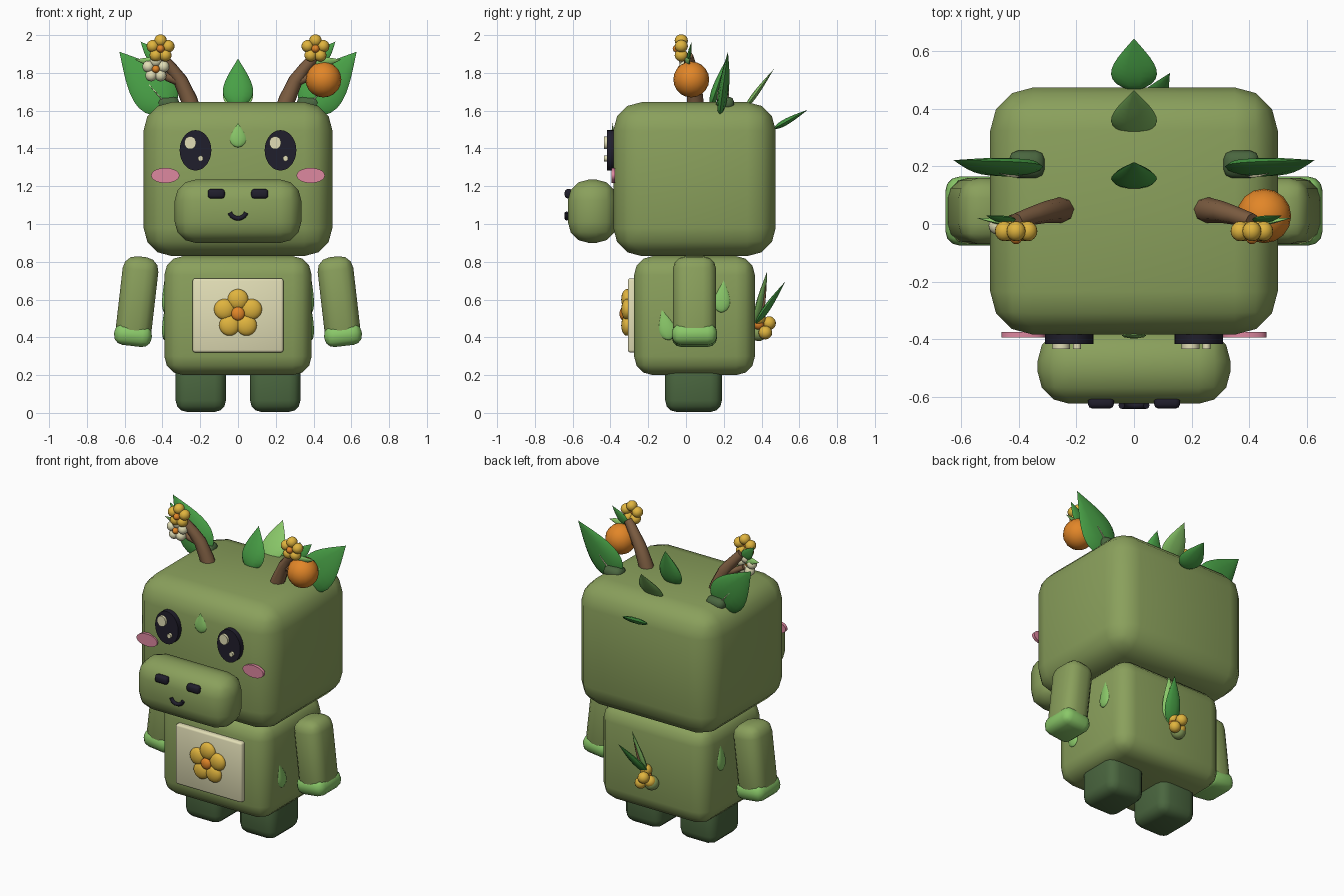
import bpy, bmesh, math
from mathutils import Vector, Matrix

if "Cube" in bpy.data.objects:
    bpy.data.objects.remove(bpy.data.objects["Cube"])


def material(name, rgb):
    m = bpy.data.materials.new(name)
    lin = [(c / 255 / 12.92) if c < 11 else ((c / 255 + 0.055) / 1.055) ** 2.4 for c in rgb]
    m.diffuse_color = (*lin, 1)
    m.use_nodes = True
    m.node_tree.nodes["Principled BSDF"].inputs["Base Color"].default_value = m.diffuse_color
    return m


MOSS = material("moss_green", (138, 160, 92))
DARK = material("dark_green", (74, 102, 63))
LEAF = material("leaf_green", (72, 160, 70))
LIGHT = material("light_green", (138, 200, 105))
CREAM = material("cream", (226, 222, 182))
PINK = material("pink", (222, 136, 160))
BROWN = material("bark_brown", (126, 94, 66))
YELLOW = material("yellow", (224, 180, 62))
ORANGE = material("orange", (226, 134, 40))
BLACK = material("near_black", (32, 30, 44))


def finish(name, bm, mat, matrix=Matrix()):
    bmesh.ops.recalc_face_normals(bm, faces=bm.faces)
    me = bpy.data.meshes.new(name)
    bm.to_mesh(me)
    bm.free()
    me.materials.append(mat)
    me.shade_smooth()
    me.set_sharp_from_angle(angle=math.radians(50))
    ob = bpy.data.objects.new(name, me)
    ob.matrix_world = matrix
    bpy.context.collection.objects.link(ob)
    return ob


def box(name, lo, hi, bevel, mat, matrix=Matrix(), segments=3):
    """Rounded box between two corners."""
    lo, hi = Vector(lo), Vector(hi)
    bm = bmesh.new()
    bmesh.ops.create_cube(bm, size=1)
    for v in bm.verts:
        v.co = (lo + hi) / 2 + v.co * (hi - lo)
    bmesh.ops.bevel(bm, geom=bm.edges[:], offset=bevel, segments=segments,
                    profile=0.5, affect='EDGES')
    return finish(name, bm, mat, matrix)


def ball(name, loc, radii, mat):
    bm = bmesh.new()
    bmesh.ops.create_uvsphere(bm, u_segments=16, v_segments=10, radius=1)
    return finish(name, bm, mat, Matrix.LocRotScale(Vector(loc), None, Vector(radii)))


def disc(name, loc, rx, rz, depth, mat):
    """Oval plate facing the front."""
    bm = bmesh.new()
    bmesh.ops.create_cone(bm, cap_ends=True, segments=28, radius1=1, radius2=1, depth=1,
                          matrix=Matrix.Rotation(math.pi / 2, 4, 'X'))
    for v in bm.verts:
        v.co = Vector((v.co.x * rx, v.co.y * depth, v.co.z * rz))
    return finish(name, bm, mat, Matrix.Translation(loc))


def leaf(name, base, tip, normal, width, thick, mat, rows=10, sides=10):
    """Pointed lens-shaped leaf with a rounded base."""
    base, tip = Vector(base), Vector(tip)
    axis = tip - base
    side = axis.cross(Vector(normal)).normalized()
    up = side.cross(axis).normalized()
    bm = bmesh.new()
    rings = []
    for i in range(1, rows):
        t = (i / rows) ** 1.3
        w = math.sin(math.pi * t ** 0.62)
        rings.append([bm.verts.new(base + axis * t
                                   + side * (width / 2 * w * math.cos(2 * math.pi * k / sides))
                                   + up * (thick / 2 * w * math.sin(2 * math.pi * k / sides)))
                      for k in range(sides)])
    ends = bm.verts.new(base), bm.verts.new(tip)
    for k in range(sides):
        n = (k + 1) % sides
        for a, b in zip(rings, rings[1:]):
            bm.faces.new((a[k], a[n], b[n], b[k]))
        bm.faces.new((ends[0], rings[0][n], rings[0][k]))
        bm.faces.new((ends[1], rings[-1][k], rings[-1][n]))
    return finish(name, bm, mat)


def tube(name, points, radii, mat):
    cu = bpy.data.curves.new(name, 'CURVE')
    cu.dimensions = '3D'
    cu.bevel_depth = 1
    cu.bevel_resolution = 2
    cu.use_fill_caps = True
    sp = cu.splines.new('POLY')
    sp.points.add(len(points) - 1)
    for p, co, r in zip(sp.points, points, radii):
        p.co = (*co, 1)
        p.radius = r
    cu.materials.append(mat)
    ob = bpy.data.objects.new(name, cu)
    bpy.context.collection.objects.link(ob)
    bpy.ops.object.select_all(action='DESELECT')
    bpy.context.view_layer.objects.active = ob
    ob.select_set(True)
    bpy.ops.object.convert(target='MESH')
    return ob


def flower(name, loc, spread, r, depth, mat):
    """Five round petals around an orange centre, facing the front."""
    x, y, z = loc
    for k in range(5):
        a = math.pi / 2 + k * math.tau / 5
        ball(name + "_petal", (x + spread * math.cos(a), y, z + spread * math.sin(a)),
             (r, depth, r), mat)
    ball(name + "_centre", (x, y - depth * 0.6, z), (r * 0.65, depth * 0.7, r * 0.65), ORANGE)


# Head, muzzle and body
box("head", (-0.5, -0.385, 0.83), (0.5, 0.475, 1.645), 0.15, MOSS)
box("muzzle", (-0.335, -0.625, 0.9), (0.335, -0.365, 1.235), 0.11, MOSS)
box("body", (-0.39, -0.275, 0.2), (0.39, 0.365, 0.83), 0.1, MOSS)

# Chest panel with flower
box("chest_panel", (-0.24, -0.308, 0.32), (0.24, -0.26, 0.712), 0.012, CREAM, segments=2)
flower("chest_flower", (0, -0.313, 0.525), 0.076, 0.055, 0.03, YELLOW)

# Face details
for s in (-1, 1):
    ex = 0.225 * s
    disc("eye", (ex, -0.398, 1.39), 0.084, 0.107, 0.04, BLACK)
    disc("eye_glint_large", (ex - 0.028, -0.424, 1.43), 0.031, 0.034, 0.02, CREAM)
    disc("eye_glint_small", (ex + 0.027, -0.424, 1.347), 0.014, 0.015, 0.02, CREAM)
    disc("cheek", (0.385 * s, -0.385, 1.257), 0.075, 0.04, 0.02, PINK)
    box("nostril", (0.115 * s - 0.045, -0.642, 1.135), (0.115 * s + 0.045, -0.6, 1.185),
        0.015, BLACK, segments=2)
arc = [math.radians(200 + 14 * i) for i in range(11)]
tube("smile", [(0.046 * math.cos(a), -0.631, 1.076 + 0.046 * math.sin(a)) for a in arc],
     [0.012] * len(arc), BLACK)
leaf("forehead_leaf", (0, -0.388, 1.405), (0, -0.388, 1.535), (0, -1, 0), 0.085, 0.02, LIGHT)

# Crest leaves running down the back of the head
leaf("crest_leaf_front", (0, 0.13, 1.62), (0, 0.215, 1.875), (0, 1, -0.3), 0.16, 0.05, LEAF)
leaf("crest_leaf_middle", (0, 0.31, 1.61), (0, 0.465, 1.82), (0, 1, -0.7), 0.16, 0.03, LIGHT)
leaf("crest_leaf_back", (0, 0.465, 1.505), (0, 0.645, 1.605), (0, -0.5, 1), 0.16, 0.035, LEAF)

for s in (-1, 1):
    # Legs
    box("leg", (0.197 * s - 0.133, -0.11, 0.005), (0.197 * s + 0.133, 0.19, 0.28), 0.06, DARK)

    # Arms lean outward, with light hands
    lean = Matrix.Translation((0.535 * s, 0.045, 0.593)) @ Matrix.Rotation(-0.115 * s, 4, 'Y')
    box("arm", (-0.095, -0.115, -0.235), (0.095, 0.115, 0.235), 0.07, MOSS, lean)
    box("hand", (-0.1, -0.12, -0.24), (0.1, 0.12, -0.125), 0.05, LIGHT, lean)

    # Leaves on the body sides
    leaf("side_leaf_rear", (0.39 * s, 0.185, 0.53), (0.39 * s, 0.2, 0.7), (s, 0, 0),
         0.085, 0.025, LIGHT)
    leaf("side_leaf_front", (0.39 * s, -0.085, 0.385), (0.39 * s, -0.128, 0.545), (s, 0, 0),
         0.085, 0.025, LIGHT)

    # Leaf ears on dark mounts
    box("ear_mount", (0.373 * s - 0.062, 0.16, 1.6), (0.373 * s + 0.062, 0.255, 1.675),
        0.03, DARK, segments=2)
    base, tip = Vector((0.35 * s, 0.185, 1.595)), Vector((0.628 * s, 0.222, 1.912))
    leaf("ear_leaf", base, tip, (0, 1, -0.18), 0.24, 0.055, LEAF)
    leaf("ear_vein", base.lerp(tip, 0.06), base.lerp(tip, 0.7), (0, 1, -0.18),
         0.01, 0.068, CREAM)

    # Branch antlers with blossom and small leaves
    tube("antler", [(0.235 * s, 0.05, 1.58), (0.26 * s, 0.048, 1.66), (0.305 * s, 0.042, 1.76),
                    (0.35 * s, 0.03, 1.82), (0.41 * s, 0.01, 1.89)],
         [0.046, 0.044, 0.038, 0.033, 0.028], BROWN)
    tube("twig", [(0.31 * s, 0.04, 1.755), (0.37 * s, 0.025, 1.775), (0.43 * s, 0.015, 1.81)],
         [0.026, 0.021, 0.016], BROWN)
    flower("antler_flower", (0.41 * s, -0.025, 1.928), 0.043, 0.033, 0.035, YELLOW)
    leaf("antler_leaf", (0.42 * s, 0.01, 1.86), (0.515 * s, 0.03, 1.965), (0, 1, -0.2),
         0.07, 0.02, LEAF)
    leaf("antler_leaf_low", (0.41 * s, 0.0, 1.85), (0.545 * s, 0.02, 1.87), (0, 1, 0.3),
         0.05, 0.02, LIGHT)

# Fruit on one antler, pale blossom on the other
ball("orange_fruit", (0.452, 0.028, 1.765), (0.095, 0.095, 0.095), ORANGE)
flower("pale_flower", (-0.435, -0.005, 1.82), 0.042, 0.031, 0.032, CREAM)

# Tail: leaves, berries and a green bud
leaf("tail_leaf_long", (0.02, 0.37, 0.47), (0.125, 0.525, 0.695), (0.2, 1, -0.7),
     0.1, 0.035, LEAF)
leaf("tail_leaf_upright", (0.03, 0.37, 0.47), (0.09, 0.43, 0.75), (0.5, 1, -0.3),
     0.09, 0.03, LIGHT)
leaf("tail_vein", (0.03, 0.385, 0.5), (0.08, 0.425, 0.68), (0.5, 1, -0.3), 0.012, 0.04, BROWN)
for x, y, z in ((0.02, 0.385, 0.5), (0.0, 0.44, 0.475), (0.035, 0.42, 0.425), (-0.02, 0.4, 0.44)):
    ball("tail_berry", (x, y, z), (0.036, 0.036, 0.036), YELLOW)
ball("tail_berry_centre", (0.015, 0.385, 0.47), (0.03, 0.03, 0.03), ORANGE)
ball("tail_bud", (-0.02, 0.385, 0.425), (0.045, 0.045, 0.045), MOSS)
